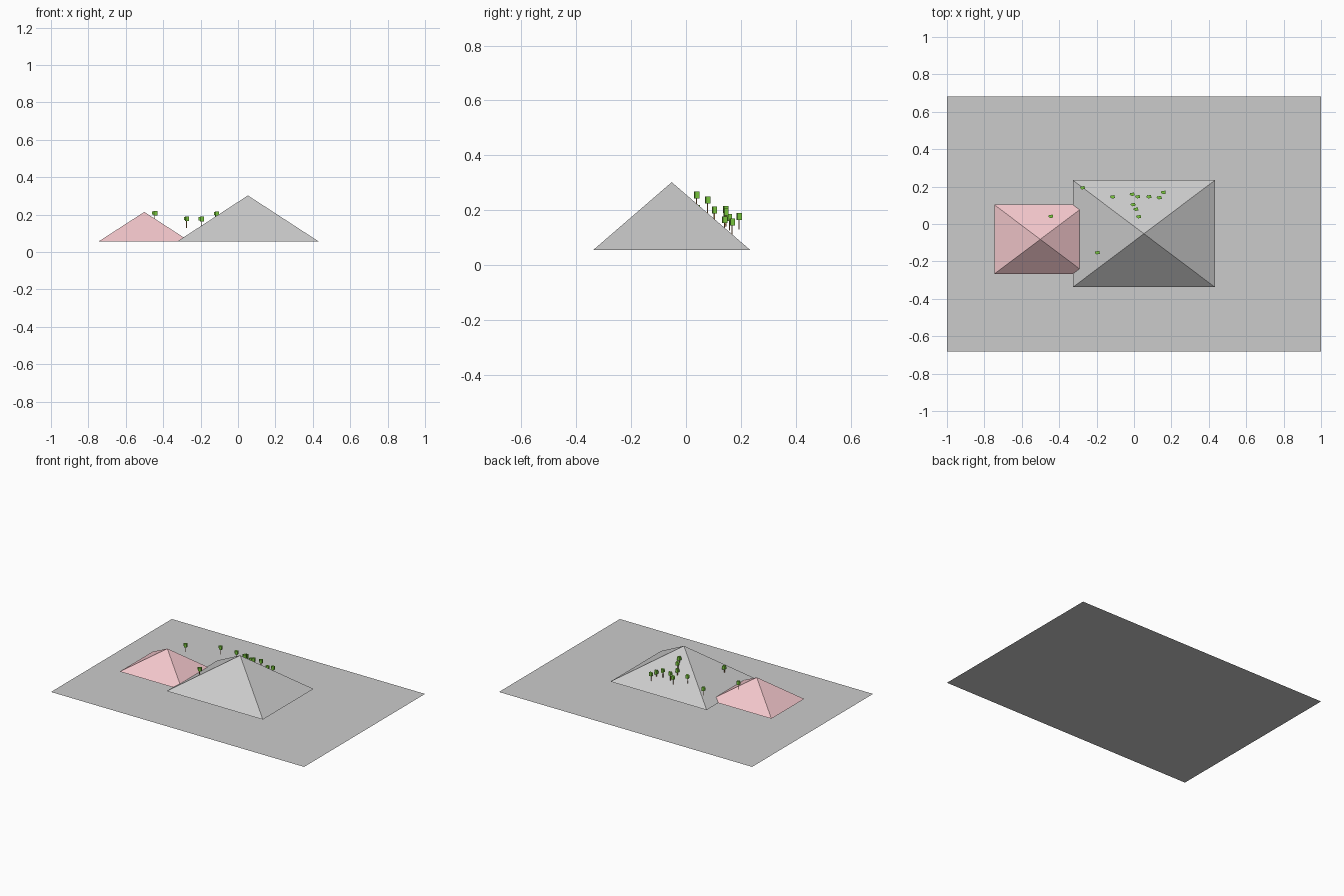
import bpy, bmesh, math
from mathutils import Matrix, Vector

if "Cube" in bpy.data.objects:
    bpy.data.objects.remove(bpy.data.objects["Cube"])


def material(name, rgb):
    m = bpy.data.materials.new(name)
    m.diffuse_color = (*rgb, 1)
    m.use_nodes = True
    m.node_tree.nodes["Principled BSDF"].inputs["Base Color"].default_value = m.diffuse_color
    return m


PINK = material("pink", (0.9, 0.57, 0.6))
GREEN = material("green", (0.2, 0.6, 0.05))
BROWN = material("brown", (0.4, 0.2, 0.08))


def finish(name, bm, mats=()):
    me = bpy.data.meshes.new(name)
    bm.to_mesh(me)
    bm.free()
    for m in mats:
        me.materials.append(m)
    ob = bpy.data.objects.new(name, me)
    bpy.context.collection.objects.link(ob)
    return ob


def pyramid(name, x0, x1, y0, y1, z0, z1, mats=()):
    bm = bmesh.new()
    bmesh.ops.create_cone(bm, cap_ends=True, segments=4, radius1=math.sqrt(0.5),
                          radius2=0, depth=1,
                          matrix=Matrix.Rotation(math.pi / 4, 4, 'Z'))
    bmesh.ops.remove_doubles(bm, verts=bm.verts, dist=1e-5)
    bmesh.ops.scale(bm, vec=(x1 - x0, y1 - y0, z1 - z0), verts=bm.verts)
    bmesh.ops.translate(bm, vec=((x0 + x1) / 2, (y0 + y1) / 2, (z0 + z1) / 2), verts=bm.verts)
    return finish(name, bm, mats)


def box(bm, centre, size, turn=0, mat=0):
    m = (Matrix.Translation(centre) @ Matrix.Rotation(turn, 4, 'Z')
         @ Matrix.Diagonal((*size, 1)))
    verts = bmesh.ops.create_cube(bm, size=1, matrix=m)["verts"]
    for f in {f for v in verts for f in v.link_faces}:
        f.material_index = mat


# ground sheet
bm = bmesh.new()
bmesh.ops.create_grid(bm, x_segments=1, y_segments=1, size=1)
bmesh.ops.scale(bm, vec=(1, 0.682, 1), verts=bm.verts)
finish("ground_sheet", bm)

# mountains
pyramid("large_mountain", -0.327, 0.433, -0.338, 0.234, 0.055, 0.302)
pyramid("small_mountain", -0.747, -0.255, -0.267, 0.103, 0.055, 0.214, [PINK])

# tree: thin trunk with a two-block crown, origin at crown centre
bm = bmesh.new()
box(bm, (0, 0, -0.029), (0.004, 0.004, 0.038), 0, 1)
box(bm, (0.003, 0.001, 0), (0.018, 0.016, 0.025), 0.2)
box(bm, (-0.006, 0.001, 0.002), (0.013, 0.011, 0.017), -0.5)
tree = finish("tree_1", bm, [GREEN, BROWN])

spots = [(-.275, .193, .177), (-.115, .144, .203), (-.01, .158, .173),
         (.02, .145, .188), (.08, .145, .193), (.135, .14, .165),
         (.157, .168, .157), (-.005, .103, .2), (.01, .078, .237),
         (.025, .038, .255), (-.445, .04, .207), (-.196, -.154, .176)]
tree.location = spots[0]
for i, p in enumerate(spots[1:], 2):
    t = bpy.data.objects.new(f"tree_{i}", tree.data)
    t.location = Vector(p)
    bpy.context.collection.objects.link(t)
